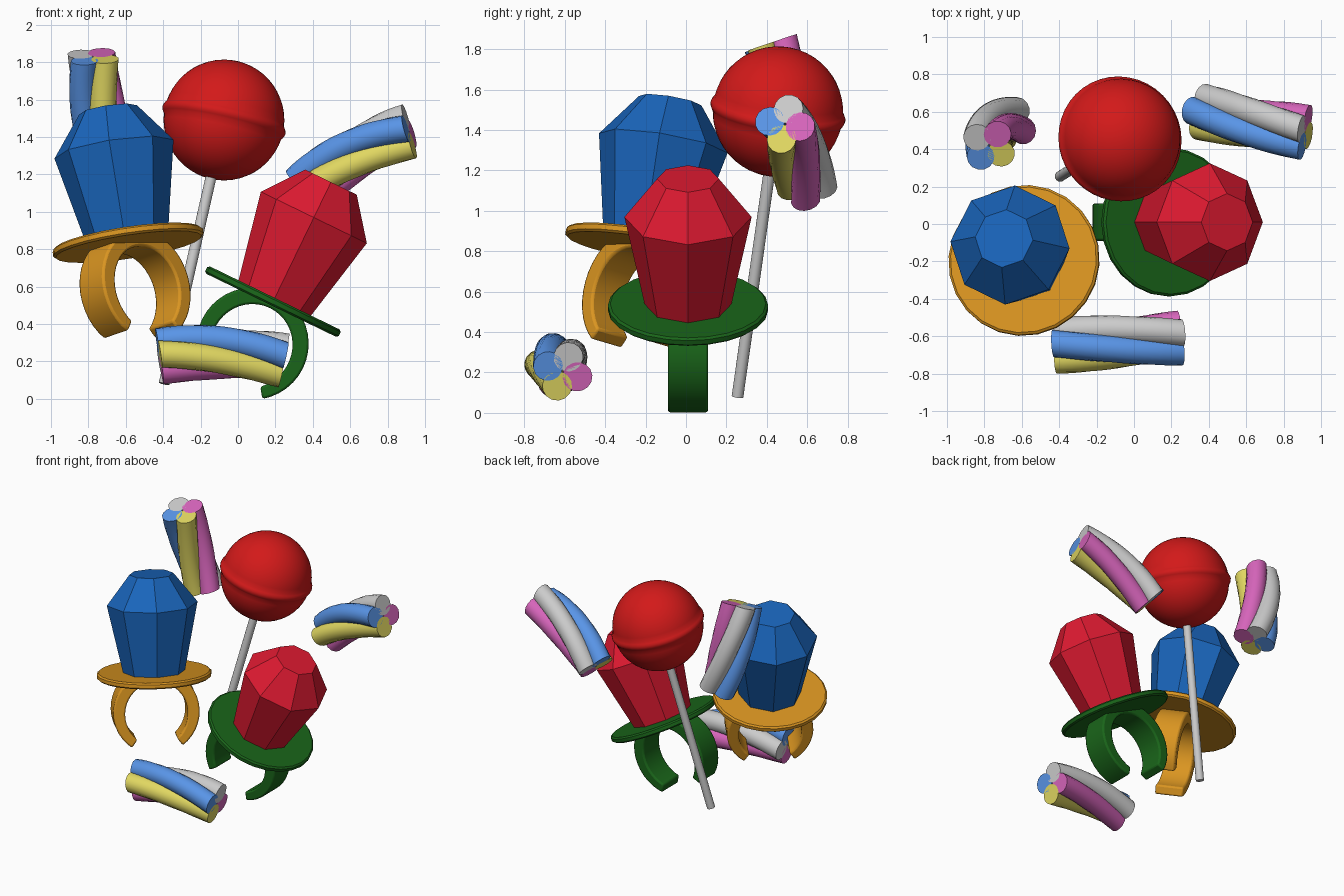
import bpy, bmesh, math
from mathutils import Vector, Matrix

if "Cube" in bpy.data.objects:
    bpy.data.objects.remove(bpy.data.objects["Cube"])

mats = {}
COLOURS = {
    "gem_blue": (0.01, 0.13, 0.5), "gem_red": (0.72, 0.01, 0.03),
    "orange": (0.7, 0.3, 0.015), "green": (0.01, 0.13, 0.01),
    "candy_red": (0.65, 0.01, 0.01), "soft_blue": (0.1, 0.3, 0.8),
    "soft_yellow": (0.75, 0.68, 0.12), "soft_pink": (0.68, 0.13, 0.5),
}


def skin(name, rings, colour=None, smooth=None, matrix=Matrix(), bevel=0):
    """Join a list of closed point rings into a capped solid."""
    bm = bmesh.new()
    loops = [[bm.verts.new(p) for p in ring] for ring in rings]
    n = len(loops[0])
    for a, b in zip(loops, loops[1:]):
        for i in range(n):
            j = (i + 1) % n
            bm.faces.new((a[i], a[j], b[j], b[i]))
    bm.faces.new(loops[0])
    bm.faces.new(loops[-1])
    bmesh.ops.recalc_face_normals(bm, faces=bm.faces)
    me = bpy.data.meshes.new(name)
    bm.to_mesh(me)
    bm.free()
    ob = bpy.data.objects.new(name, me)
    bpy.context.collection.objects.link(ob)
    ob.matrix_world = matrix
    if colour:
        if colour not in mats:
            mats[colour] = bpy.data.materials.new(colour)
            mats[colour].diffuse_color = (*COLOURS[colour], 1)
        me.materials.append(mats[colour])
    if bevel:
        mod = ob.modifiers.new("soft_edges", 'BEVEL')
        mod.width, mod.segments, mod.limit_method = bevel, 2, 'ANGLE'
        mod.angle_limit = math.radians(50)
    if smooth:
        bpy.ops.object.select_all(action='DESELECT')
        bpy.context.view_layer.objects.active = ob
        ob.select_set(True)
        bpy.ops.object.shade_smooth_by_angle(angle=math.radians(smooth))
    return ob


def lathe(name, profile, sides, **kw):
    """Revolve (radius, height) pairs about local z."""
    rings = [[(r * math.cos(math.tau * i / sides), r * math.sin(math.tau * i / sides), z)
              for i in range(sides)] for r, z in profile]
    return skin(name, rings, **kw)


def placed(loc, axis, yaw=0, scale=1):
    q = Vector((0, 0, 1)).rotation_difference(Vector(axis))
    return (Matrix.Translation(loc) @ q.to_matrix().to_4x4()
            @ Matrix.Rotation(math.radians(yaw), 4, 'Z') @ Matrix.Scale(scale, 4))


def ring_candy(name, gem_colour, base_colour, m):
    # faceted gem
    lathe(name + "_gem", [(0.213, 0.01), (0.315, 0.5), (0.153, 0.71)], 8,
          colour=gem_colour, matrix=m)
    # round plate under the gem
    lathe(name + "_plate", [(0.385, -0.022), (0.397, -0.012), (0.397, 0.012), (0.385, 0.022)],
          24, colour=base_colour, smooth=30, matrix=m)
    # open finger band
    rings, steps, gap = [], 32, 36
    for k in range(steps + 1):
        t = k / steps
        a = math.radians(-90 + gap + (360 - 2 * gap) * t)
        inner = 0.212 + 0.022 * abs(2 * t - 1) ** 3
        c, s = math.cos(a), math.sin(a)
        rings.append([(r * c, y, r * s - 0.25)
                      for r, y in ((inner, -0.1), (0.3, -0.1), (0.3, 0.1), (inner, 0.1))])
    skin(name + "_band", rings, colour=base_colour, smooth=35, matrix=m, bevel=0.012)


ring_candy("blue_ring", "gem_blue", "orange",
           placed((-0.588, -0.195, 0.835), (-0.15, 0.165, 1), 41, 1.025))
ring_candy("red_ring", "gem_red", "green",
           placed((0.187, 0.01, 0.52), (0.437, 0, 0.9)))

# lollipop head with a raised seam, and its stick
lolly = placed((-0.075, 0.455, 1.491), (0.32, 0.2, 1.41))
angles = ([-89 + 7 * k for k in range(12)] + [-6, -4, -2, 0, 2, 4, 6]
          + [12 + 7 * k for k in range(12)])
profile = []
for d in angles:
    r = 0.323 + (0.014 * math.cos(math.radians(d * 15)) if abs(d) < 6 else 0)
    profile.append((r * math.cos(math.radians(d)), r * math.sin(math.radians(d))))
lathe("lollipop_head", profile, 40, colour="candy_red", smooth=50, matrix=lolly)
lathe("lollipop_stick", [(0.029, -1.46), (0.029, -0.28)], 16, smooth=40, matrix=lolly)


def twist(name, start, end, bend, turn):
    """Four soft strands wound around a slightly bent axis."""
    p0, p1, bend = Vector(start), Vector(end), Vector(bend)
    steps, sides, r, off = 16, 14, 0.074, 0.078
    strands = (("pink", "soft_pink"), ("grey", None),
               ("blue", "soft_blue"), ("yellow", "soft_yellow"))
    for i, (label, colour) in enumerate(strands):
        rings = []
        for k in range(steps + 1):
            t = k / steps
            centre = p0.lerp(p1, t) + bend * 4 * t * (1 - t)
            tan = (p1 - p0 + bend * 4 * (1 - 2 * t)).normalized()
            side = bend.cross(tan).normalized()
            up = tan.cross(side)
            a = math.radians(-20 + turn + 90 * i - 78 * (1 - t))
            rad, tanv = (side * math.cos(a) + up * math.sin(a),
                         up * math.cos(a) - side * math.sin(a))
            rings.append([centre + rad * (off + r * math.cos(math.tau * j / sides))
                          + tanv * r * math.sin(math.tau * j / sides)
                          for j in range(sides)])
        skin(f"{name}_{label}_strand", rings, colour=colour, smooth=45)


# three twisted marshmallows
twist("front_twist", (-0.42, -0.65, 0.228), (0.245, -0.61, 0.205), (0, 0, 0.03), 0)
twist("right_twist", (0.36, 0.6, 1.11), (0.915, 0.49, 1.43), (-0.02, 0, 0.035), 5)
twist("left_twist", (-0.66, 0.535, 1.2), (-0.775, 0.42, 1.83), (-0.025, 0.025, 0), 28)

for m in bpy.data.materials:
    if m.users and not m.is_grease_pencil:
        m.use_nodes = True
        m.node_tree.nodes["Principled BSDF"].inputs["Base Color"].default_value = m.diffuse_color
